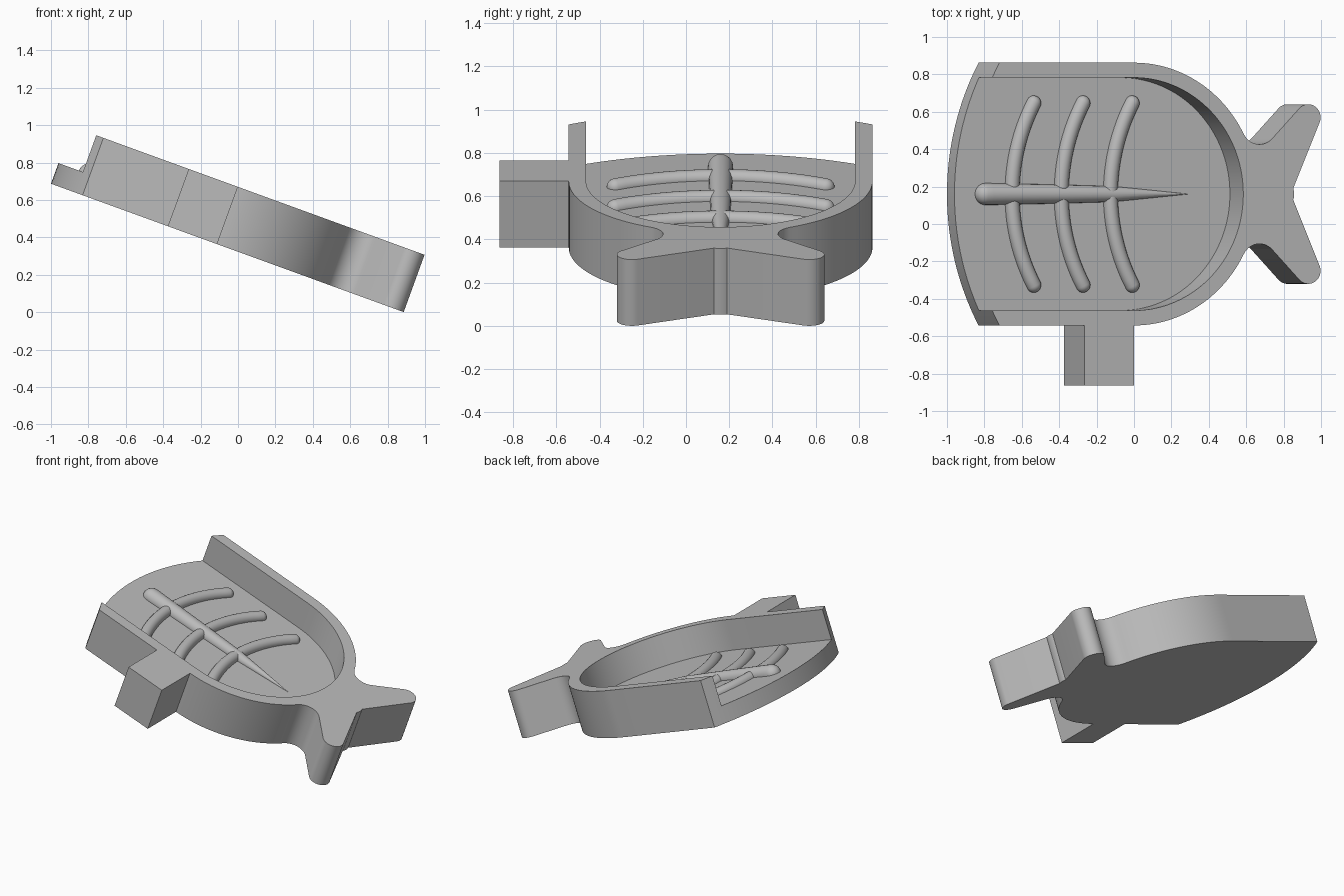
import bpy, bmesh
from math import sin, cos, radians, sqrt, pi
from mathutils import Matrix, Vector

if "Cube" in bpy.data.objects:
    bpy.data.objects.remove(bpy.data.objects["Cube"])

# Everything is laid out flat (u along the fish, v across, w up), then tilted
TILT = Matrix.Translation((-1, 0.16, 0.687)) @ Matrix.Rotation(radians(20), 4, "Y")
HEIGHT, FLOOR = 0.326, 0.117
HALF, INNER = 0.7025, 0.6225
ROUND_U = 0.945

grey = bpy.data.materials.new("plain grey")
grey.use_nodes = True
grey.diffuse_color = (0.5, 0.5, 0.5, 1)
grey.node_tree.nodes["Principled BSDF"].inputs["Base Color"].default_value = (0.5, 0.5, 0.5, 1)


def finish(name, bm):
    bmesh.ops.recalc_face_normals(bm, faces=bm.faces[:])
    mesh = bpy.data.meshes.new(name)
    bm.to_mesh(mesh)
    bm.free()
    mesh.transform(TILT)
    mesh.materials.append(grey)
    obj = bpy.data.objects.new(name, mesh)
    bpy.context.collection.objects.link(obj)
    return obj


def prism(name, outline, low, high):
    bm = bmesh.new()
    face = bm.faces.new([bm.verts.new((u, v, low)) for u, v in outline])
    top = bmesh.ops.extrude_face_region(bm, geom=[face])["geom"]
    verts = [g for g in top if isinstance(g, bmesh.types.BMVert)]
    bmesh.ops.translate(bm, verts=verts, vec=(0, 0, high - low))
    return finish(name, bm)


def arc(cu, cv, r, start, end, steps):
    angles = [radians(start + (end - start) * i / steps) for i in range(steps + 1)]
    return [(cu + r * cos(a), cv + r * sin(a)) for a in angles]


def mirrored(half):
    return half + [(u, -v) for u, v in reversed(half) if abs(v) > 1e-5]


def tube(name, path, radii, sides=20):
    """Round bar along a flat path, with a radius at each point."""
    bm = bmesh.new()
    rings = []
    for i, (p, r) in enumerate(zip(path, radii)):
        a, b = path[max(i - 1, 0)], path[min(i + 1, len(path) - 1)]
        along = (Vector(b) - Vector(a)).normalized()
        side = Vector((-along.y, along.x))
        ring = []
        for k in range(sides):
            t = 2 * pi * k / sides
            q = Vector(p) + side * (r * cos(t))
            ring.append(bm.verts.new((q.x, q.y, FLOOR + r * sin(t))))
        rings.append(ring)
    for r1, r2 in zip(rings, rings[1:]):
        for k in range(sides):
            n = (k + 1) % sides
            bm.faces.new((r1[k], r1[n], r2[n], r2[k]))
    bm.faces.new(rings[0])
    bm.faces.new(rings[-1])
    return finish(name, bm)


# Fish body with tail: curved mouth, round back, fillet, tail lobe, notch
half_outline = (
    arc(1.463, 0, 1.463, 180, 151.3, 16)
    + arc(ROUND_U, 0, HALF, 90, 27.1, 28)
    + arc(1.66, 0.366, 0.1, 207.1, 315, 14)[1:]
    + arc(1.937, 0.41, 0.07, 135, -22, 16)
    + arc(1.777, 0, 0.08, 22, 0, 4)
)
# Keep the notch gently rounded where the two lobes meet
body = prism("fish_dish_body", mirrored(half_outline), 0, HEIGHT)

# Open-fronted pocket cut down to the floor
pocket_half = [(-0.4, INNER)] + arc(ROUND_U, 0, INNER, 90, 0, 36)
cutter = prism("pocket_cutter", mirrored(pocket_half), FLOOR, HEIGHT + 0.2)
cutter.hide_render = True
cut = body.modifiers.new("pocket", "BOOLEAN")
cut.operation = "DIFFERENCE"
cut.solver = "EXACT"
cut.object = cutter
bpy.context.view_layer.objects.active = body
bpy.ops.object.modifier_apply(modifier=cut.name)
bpy.data.objects.remove(cutter)

# Square fin on the front side
fin = prism("side_fin", [(0.665, -HALF), (0.665, -1.0225), (ROUND_U, -1.0225), (ROUND_U, -HALF)], 0, HEIGHT)

# Spine: rounded head end tapering to a point
HEAD_R, HEAD_U = 0.058, 0.175
cap = [(HEAD_U - HEAD_R * cos(radians(a)), HEAD_R * sin(radians(a))) for a in range(3, 91, 12)]
stations = cap + [(HEAD_U + 0.03, HEAD_R), (0.55, 0.051), (0.9, 0.042), (1.325, 0.001)]
spine = tube("spine", [(u, 0) for u, r in stations], [r for u, r in stations])

# Three bowed ribs with round ends
RIB_R, BOW_R, SWEEP = 0.04, 1.018, 30.8
ribs = []
for i in range(3):
    centre_u = 0.327 + 0.28 * i + BOW_R
    degrees = [-SWEEP + SWEEP * k / 14 for k in range(29)]
    degrees = [d for d in degrees if abs(d) < 28.5]
    tips = [SWEEP - 2.25 * (1 - cos(radians(a))) for a in range(3, 90, 12)]
    degrees = sorted([d for d in degrees if abs(d) < min(tips) - 0.2] + tips + [-t for t in tips])
    path = [(centre_u - BOW_R * cos(radians(d)), BOW_R * sin(radians(d))) for d in degrees]
    radii = []
    for d in degrees:
        gap = max(0.0, 1 - (SWEEP - abs(d)) / 2.25)
        radii.append(max(0.002, RIB_R * sqrt(max(0.0, 1 - gap * gap))))
    ribs.append(tube(f"rib_{i + 1}", path, radii))

# Smooth rounded surfaces, keep the corners crisp
bpy.ops.object.select_all(action="DESELECT")
for obj in [body, fin, spine] + ribs:
    obj.select_set(True)
bpy.context.view_layer.objects.active = body
bpy.ops.object.shade_smooth_by_angle(angle=radians(30))
